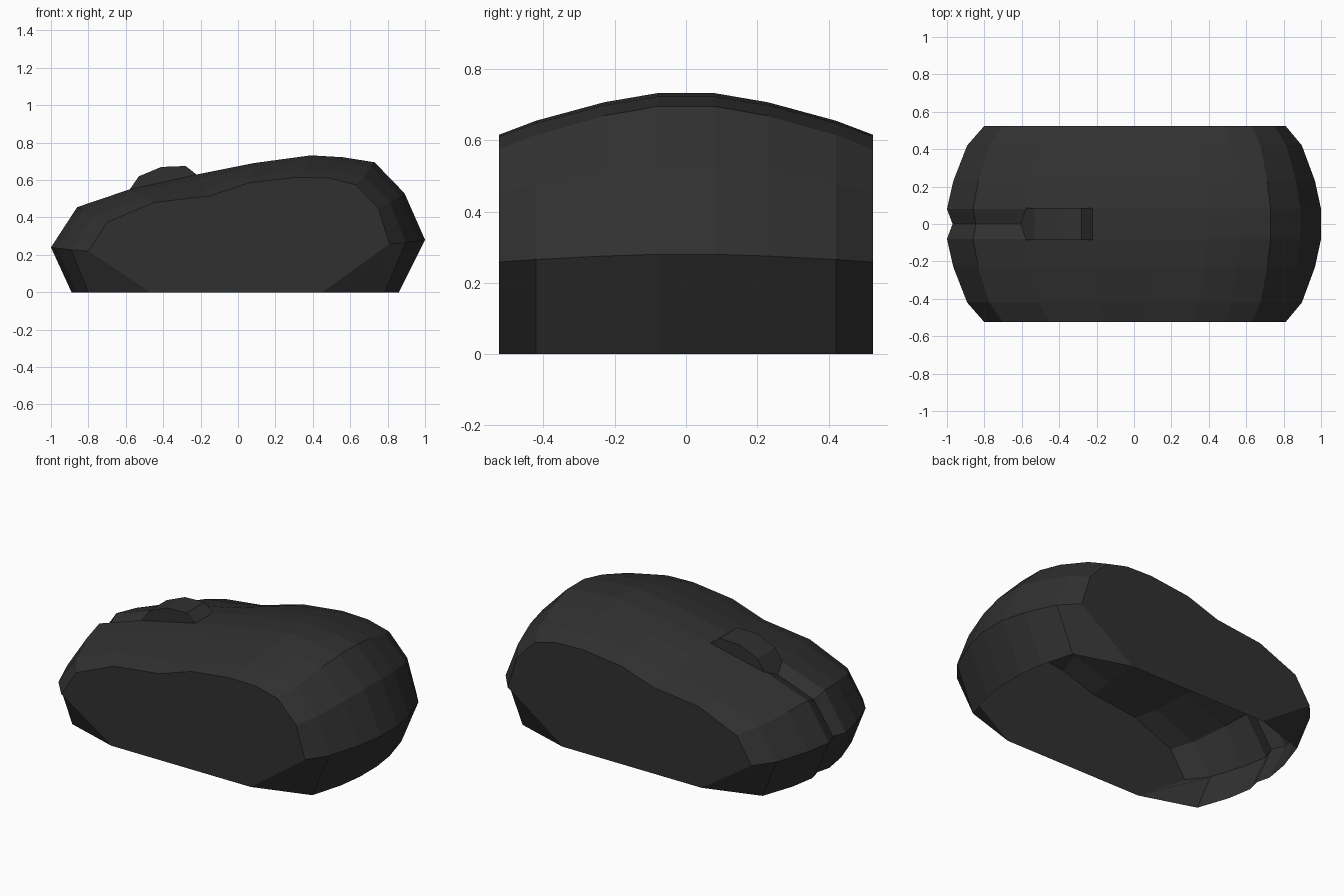
import bpy, bmesh

if "Cube" in bpy.data.objects:
    bpy.data.objects.remove(bpy.data.objects["Cube"])

black = bpy.data.materials.new("matte black")
black.diffuse_color = (0.03, 0.03, 0.03, 1)
black.use_nodes = True
black.node_tree.nodes["Principled BSDF"].inputs["Base Color"].default_value = black.diffuse_color


def finish(bm, name):
    mesh = bpy.data.meshes.new(name)
    bm.to_mesh(mesh)
    bm.free()
    mesh.materials.append(black)
    obj = bpy.data.objects.new(name, mesh)
    bpy.context.collection.objects.link(obj)
    return obj


# Shell profiles (x, z), running from the nose over the back: middle and flank
MID = [(-.89, 0), (-1, .24), (-.86, .455), (-.58, .55), (-.22, .63), (.08, .69),
       (.39, .732), (.56, .722), (.73, .695), (.89, .53), (1, .28), (.86, 0)]
SIDE = [(-.47, 0), (-.80, .22), (-.70, .375), (-.45, .48), (-.15, .515), (.06, .585),
        (.32, .615), (.49, .61), (.63, .575), (.75, .45), (.81, .258), (.45, 0)]
# Scroll groove: pushes the centre line in near the nose
GROOVE = [(.02, 0), (.03, 0), (.015, -.03), (0, -.03)] + [(0, 0)] * 8


def section(tx, tz, bottom):
    pts = [(a[0] + (b[0] - a[0]) * tx, a[1] + (b[1] - a[1]) * tz)
           for a, b in zip(MID, SIDE)]
    if bottom:
        pts[0], pts[-1] = (bottom[0], 0), (bottom[1], 0)
    return pts


half = [(.08, section(0, 0, None)),
        (.23, section(.17, .22, (-.865, .84))),
        (.42, section(.54, .66, (-.80, .785))),
        (.525, SIDE)]
centre = [(m[0] + g[0], m[1] + g[1]) for m, g in zip(MID, GROOVE)]
rows = [(-y, p) for y, p in reversed(half)] + [(0, centre)] + half

# Shell: sections skinned across y, flat flanks, open underneath
bm = bmesh.new()
grid = [[bm.verts.new((x, y, z)) for x, z in p] for y, p in rows]
for r, s in zip(grid, grid[1:]):
    for i in range(len(r) - 1):
        bm.faces.new((r[i], r[i + 1], s[i + 1], s[i]))
bm.faces.new(grid[0][::-1])
bm.faces.new(grid[-1])
finish(bm, "mouse_shell")

# Scroll wheel: faceted hump pushed through the shell
WHEEL = [(-.61, .505), (-.53, .62), (-.41, .67), (-.28, .675), (-.22, .628), (-.25, .56)]
bm = bmesh.new()
near, far = [[bm.verts.new((x, y, z)) for x, z in WHEEL] for y in (-.085, .085)]
bm.faces.new(near)
bm.faces.new(far[::-1])
for i in range(len(WHEEL)):
    j = (i + 1) % len(WHEEL)
    bm.faces.new((near[i], far[i], far[j], near[j]))
bmesh.ops.recalc_face_normals(bm, faces=bm.faces)
finish(bm, "scroll_wheel")
